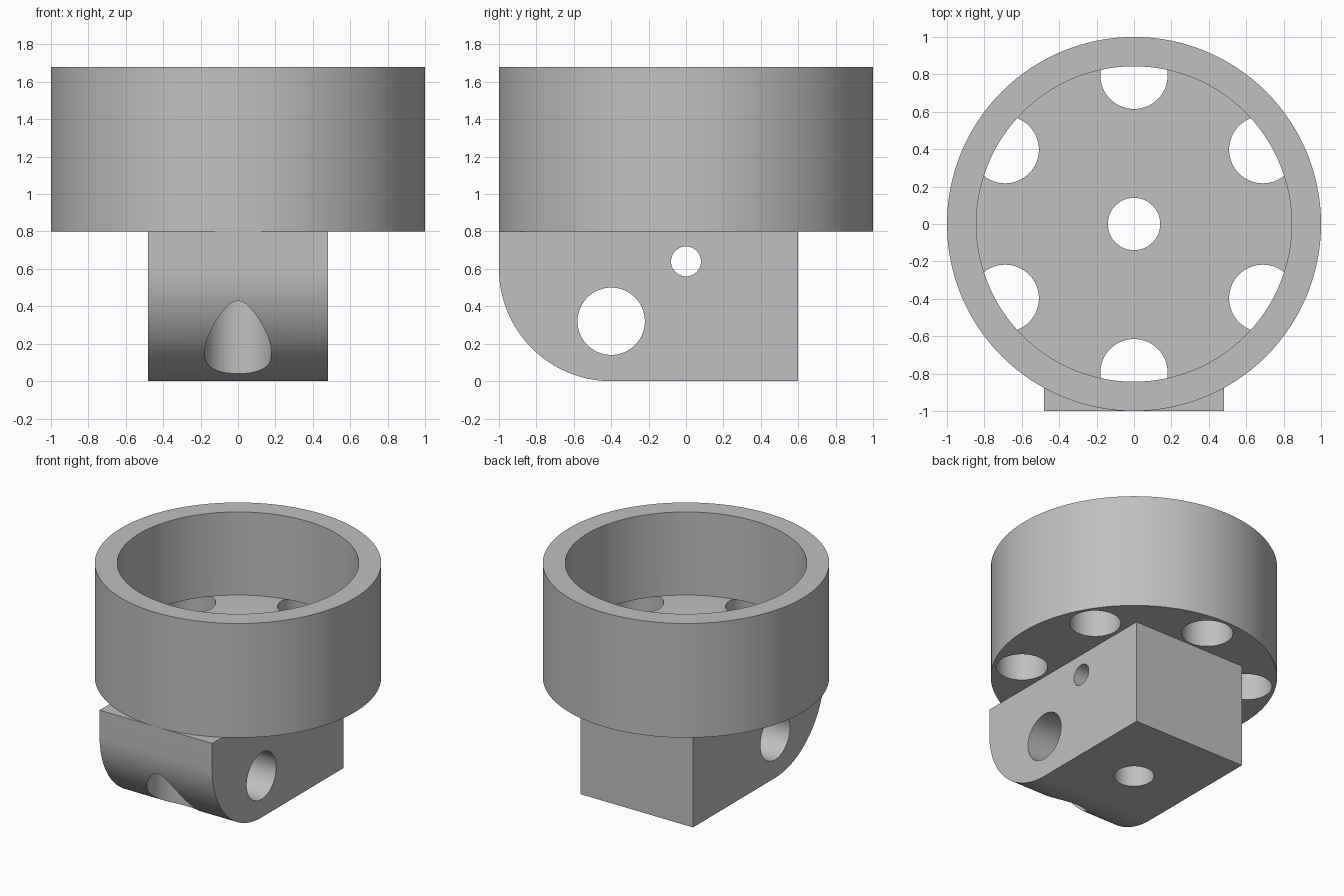
import bpy, bmesh, math
from mathutils import Matrix

cube = bpy.data.objects.get("Cube")
if cube:
    bpy.data.objects.remove(cube, do_unlink=True)

grey = bpy.data.materials.new("light grey")
grey.use_nodes = True
colour = (0.53, 0.53, 0.53, 1)
grey.diffuse_color = colour
grey.node_tree.nodes["Principled BSDF"].inputs["Base Color"].default_value = colour


def make_object(name, bm):
    bmesh.ops.recalc_face_normals(bm, faces=bm.faces)
    mesh = bpy.data.meshes.new(name)
    bm.to_mesh(mesh)
    bm.free()
    mesh.materials.append(grey)
    obj = bpy.data.objects.new(name, mesh)
    bpy.context.collection.objects.link(obj)
    return obj


def cylinder(name, radius, start, end, axis="Z", segments=64):
    """Cylinder between two points that lie along the given axis."""
    mid = [(a + b) / 2 for a, b in zip(start, end)]
    turn = Matrix.Rotation(math.pi / 2, 4, "Y") if axis == "X" else Matrix()
    bm = bmesh.new()
    bmesh.ops.create_cone(bm, cap_ends=True, segments=segments,
                          radius1=radius, radius2=radius,
                          depth=math.dist(start, end),
                          matrix=Matrix.Translation(mid) @ turn)
    return make_object(name, bm)


def combine(target, other, operation):
    other.hide_render = True
    mod = target.modifiers.new(operation.lower(), "BOOLEAN")
    mod.operation, mod.solver, mod.object = operation, "EXACT", other
    bpy.context.view_layer.objects.active = target
    bpy.ops.object.modifier_apply(modifier=mod.name)
    bpy.data.objects.remove(other, do_unlink=True)


# Mounting block: side profile with a rounded lower front, extruded across x
half_width, top, floor, bend = 0.48, 0.8, 1.04, 0.6
profile = [(0.6, 0), (0.6, top), (-1, top)]
for i in range(33):
    a = math.pi + i / 32 * math.pi / 2
    profile.append((-0.4 + bend * math.cos(a), bend + bend * math.sin(a)))
bm = bmesh.new()
face = bm.faces.new([bm.verts.new((-half_width, y, z)) for y, z in profile])
extruded = bmesh.ops.extrude_face_region(bm, geom=[face])["geom"]
bmesh.ops.translate(bm, vec=(2 * half_width, 0, 0),
                    verts=[v for v in extruded if isinstance(v, bmesh.types.BMVert)])
block = make_object("block", bm)

# Round cup joined to the block, then hollowed out
body = cylinder("cup_on_block", 1, (0, 0, top), (0, 0, 1.68), segments=128)
combine(body, block, "UNION")
combine(body, cylinder("bore", 0.843, (0, 0, floor), (0, 0, 2), segments=128), "DIFFERENCE")

# Ring of six holes up to the cup floor, and the central shaft hole
for i in range(6):
    a = math.radians(30 + 60 * i)
    x, y = 0.795 * math.cos(a), 0.795 * math.sin(a)
    combine(body, cylinder("ring_hole", 0.18, (x, y, -0.2), (x, y, floor)), "DIFFERENCE")
combine(body, cylinder("centre_hole", 0.14, (0, 0, -0.2), (0, 0, 1.3)), "DIFFERENCE")

# Cross holes through the block
for y, z, radius in ((-0.4, 0.32, 0.18), (0, 0.64, 0.08)):
    combine(body, cylinder("cross_hole", radius, (-1, y, z), (1, y, z), "X"), "DIFFERENCE")

# Smooth curved walls with crisp edges
bpy.ops.object.select_all(action="DESELECT")
body.select_set(True)
bpy.context.view_layer.objects.active = body
bpy.ops.object.shade_smooth_by_angle(angle=math.radians(30))
